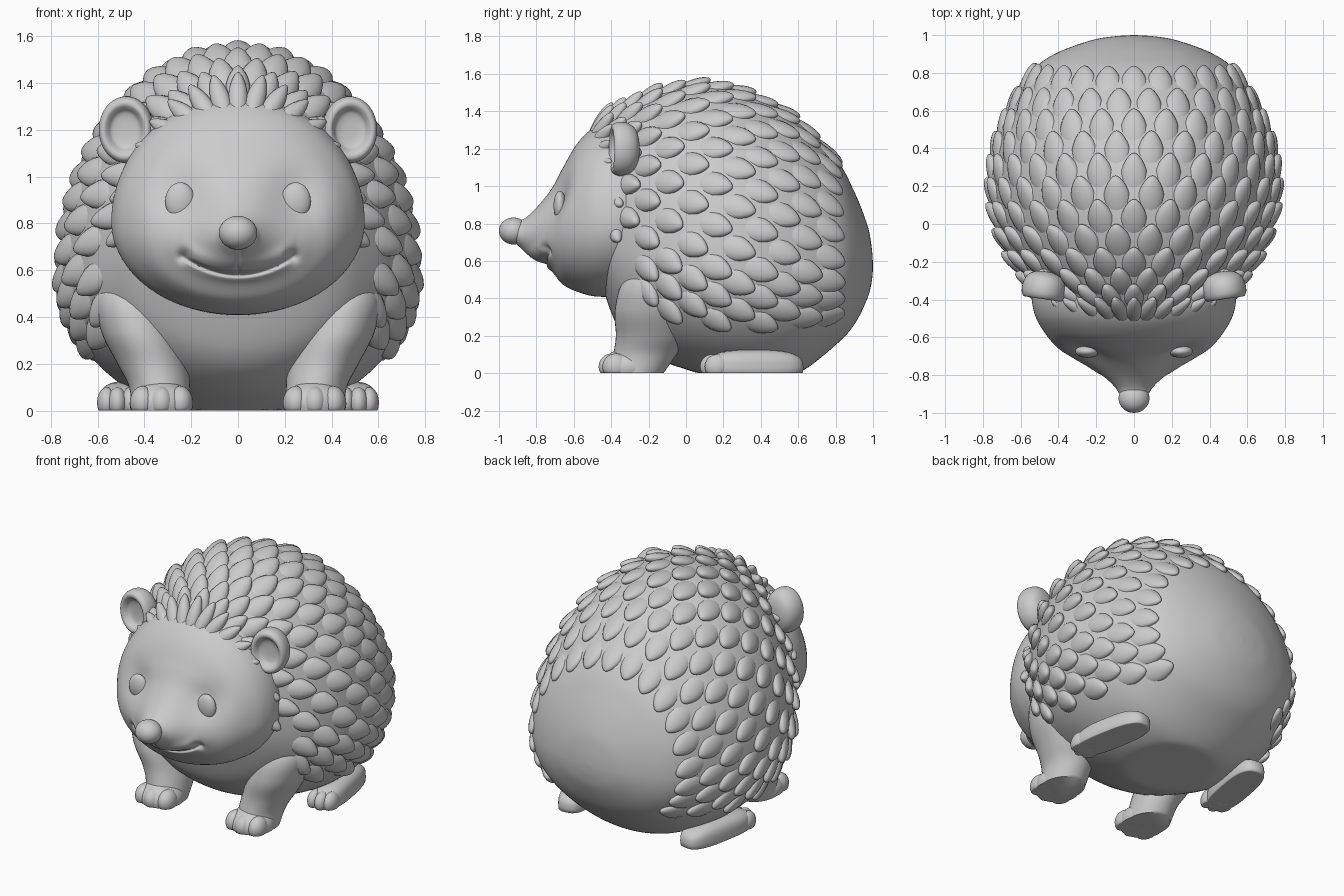
import bpy, bmesh, math
from mathutils import Vector, Matrix, Euler
from mathutils.bvhtree import BVHTree

if "Cube" in bpy.data.objects:
    bpy.data.objects.remove(bpy.data.objects["Cube"], do_unlink=True)

clay = bpy.data.materials.new("clay_grey")
clay.use_nodes = True
clay.diffuse_color = (0.6, 0.6, 0.6, 1)
clay.node_tree.nodes["Principled BSDF"].inputs["Base Color"].default_value = (0.6, 0.6, 0.6, 1)


def finish(name, bm, sharp=60):
    bmesh.ops.recalc_face_normals(bm, faces=bm.faces)
    mesh = bpy.data.meshes.new(name)
    bm.to_mesh(mesh)
    bm.free()
    mesh.shade_smooth()
    mesh.set_sharp_from_angle(angle=math.radians(sharp))
    mesh.materials.append(clay)
    obj = bpy.data.objects.new(name, mesh)
    bpy.context.collection.objects.link(obj)


def skin(rings):
    """Closed surface through a list of point rings."""
    bm = bmesh.new()
    rows = [[bm.verts.new(p) for p in ring] for ring in rings]
    n = len(rows[0])
    for a, b in zip(rows, rows[1:]):
        for i in range(n):
            bm.faces.new((a[i], a[(i + 1) % n], b[(i + 1) % n], b[i]))
    bm.faces.new(rows[0])
    bm.faces.new(rows[-1])
    return bm


def spline(table, u):
    """Catmull-Rom sample of a table of rows."""
    i = min(max(int(u), 0), len(table) - 2)
    t = u - i
    p0, p1 = table[max(i - 1, 0)], table[i]
    p2, p3 = table[i + 1], table[min(i + 2, len(table) - 1)]
    return [0.5 * (2 * b + (c - a) * t + (2 * a - 5 * b + 4 * c - d) * t * t
                   + (3 * b - a - 3 * c + d) * t ** 3)
            for a, b, c, d in zip(p0, p1, p2, p3)]


def hull_point(table, u, a):
    """Point on a hull of (y, top, bottom, half width, middle); a from the top."""
    y, top, bottom, wide, mid = spline(table, u)
    c = math.cos(a)
    return Vector((wide * math.sin(a), y, mid + c * ((top - mid) if c > 0 else (mid - bottom))))


def hull(table, rings, segs):
    last = len(table) - 1
    return [[hull_point(table, last * r / rings, math.tau * s / segs) for s in range(segs)]
            for r in range(rings + 1)]


def blob(bm, loc, size, rot=(0, 0, 0), power=1.0, floor=True):
    """Ellipsoid; power under 1 makes it boxier; floor flattens it at the ground."""
    turn = Euler(rot).to_matrix()
    made = bmesh.ops.create_uvsphere(bm, u_segments=32, v_segments=20, radius=1)
    for v in made["verts"]:
        c = Vector([math.copysign(abs(k) ** power, k) * s for k, s in zip(v.co, size)])
        v.co = turn @ c + Vector(loc)
        if floor:
            v.co.z = max(v.co.z, 0)


# Body
BODY = [(-.46, 1.34, .5, .42, .75), (-.36, 1.41, .24, .52, .68), (-.2, 1.49, .1, .64, .64),
        (0, 1.54, .02, .73, .6), (.2, 1.535, -.03, .76, .58), (.4, 1.47, -.04, .74, .57),
        (.6, 1.355, 0, .67, .56), (.8, 1.15, .15, .55, .56), (.9, .97, .26, .42, .56),
        (.97, .79, .4, .235, .56), (.993, .67, .49, .11, .57), (1, .575, .565, .005, .57)]
rings = hull(BODY, 88, 96)
for ring in rings:
    for p in ring:
        p.z = max(p.z, 0)
finish("body", skin(rings))


# Quills: tapered ellipsoids in staggered rings, roots sunk, tips lifted and swept back
def quill(bm, u, a, wide, long, thick, lift, sink, droop):
    p = hull_point(BODY, u, a)
    along = (hull_point(BODY, u + .05, a) - p).normalized()
    around = (hull_point(BODY, u, a + .02) - p).normalized()
    along = (along + around * droop * math.sin(a)).normalized()
    out = along.cross(around).normalized()
    if out.dot(p - Vector((0, .2, .7))) < 0:
        out = -out
    tip = (along * math.cos(lift) + out * math.sin(lift)).normalized()
    out = (out - tip * out.dot(tip)).normalized()
    side = tip.cross(out)
    made = bmesh.ops.create_uvsphere(bm, u_segments=14, v_segments=12, radius=1)
    for v in made["verts"]:
        x, z, y = v.co
        x *= 1 - .3 * max(y, 0) ** 2
        v.co = p + out * (z * thick - sink) + side * x * wide + tip * y * long


bm = bmesh.new()
ROWS = 11
STEP = math.radians(14)
for row in range(ROWS):
    u = .6 + row * .61
    back = row / (ROWS - 1)
    for k in range(-10, 11):
        a = (k + .5 * (row % 2)) * STEP
        p = hull_point(BODY, u, a)
        if p.z < .24 + max(0, .05 - p.y) * .65 or abs(a) > 2.3 or (p.y < -.3 and p.z < .75):
            continue
        grow = min(1, .75 + row * .09)
        droop = .25 + .5 * (1 - back) * max(0, -math.cos(a) + .3)
        quill(bm, u, a, .072 * grow, .125, .042 - .008 * back, .38 - .18 * back, .02, droop)
finish("quills", bm)

# Fringe of narrow quills over the forehead
bm = bmesh.new()
for k in range(-5, 6):
    quill(bm, 0, k * .18, .042, .125, .036, .42, .004, .2)
finish("fringe", bm)

# Head with a tapering snout, eye sockets and a carved smile
HEAD = [(-.95, .78, .73, .03, .755), (-.91, .805, .69, .07, .75), (-.86, .83, .65, .105, .74),
        (-.8, .885, .605, .175, .74), (-.72, .985, .545, .31, .74), (-.66, 1.095, .475, .4, .76),
        (-.58, 1.23, .435, .47, .78), (-.48, 1.32, .41, .525, .8),
        (-.36, 1.34, .42, .54, .81), (-.2, 1.3, .5, .5, .82)]
rings = hull(HEAD, 180, 200)
for ring in rings:
    for p in ring:
        if p.y > -.45:
            continue
        p.y += .045 * math.exp(-((abs(p.x) - .24) ** 2 + (p.z - .92) ** 2) / .014)
        p.y += .025 * math.exp(-((abs(p.x) - .235) ** 2 + (p.z - .66) ** 2) / .0007)
        if abs(p.x) > .25 or p.z > .8:
            continue
        gap = p.z - (.58 + .08 * (p.x / .24) ** 2)
        fade = min(1, (.25 - abs(p.x)) / .06)
        groove = .026 * math.exp(-(gap / .011) ** 2)
        lip = .012 * math.exp(-((gap - .04) / .035) ** 2)
        seam = .01 * math.exp(-(p.x / .01) ** 2) if 0 < gap < .11 else 0
        p.y += fade * (groove - lip) + seam
bm = skin(rings)
head_tree = BVHTree.FromBMesh(bm)
finish("head", bm, 80)

# Nose
bm = bmesh.new()
blob(bm, (0, -.922, .76), (.082, .078, .072))
finish("nose", bm)

# Ear cup profile: radius, distance forward
CUP = [(.002, .022), (.045, .024), (.075, .032), (.092, .05), (.108, .062), (.128, .058),
       (.142, .03), (.138, -.02), (.11, -.06), (.06, -.08), (.002, -.085)]

for side, s in (("left", 1), ("right", -1)):
    # Eyes, seated in the sockets
    hit, normal, _, _ = head_tree.ray_cast(Vector((s * .247, -2, .895)), Vector((0, 1, 0)))
    if normal.y > 0:
        normal = -normal
    turn = normal.to_track_quat("-Y", "Z").to_euler()
    bm = bmesh.new()
    blob(bm, hit + normal * .004, (.064, .034, .08), turn, floor=False)
    finish(side + "_eye", bm)

    # Ears
    place = Matrix.Translation((s * .475, -.335, 1.2)) @ Matrix.Rotation(s * .15, 4, "Z")
    rings = []
    for i in range(41):
        r, h = spline(CUP, i / 4)
        rings.append([place @ Vector((r * .82 * math.cos(t), -h, r * math.sin(t)))
                      for t in (math.tau * k / 48 for k in range(48))])
    finish(side + "_ear", skin(rings))

    # Front legs: stacked ellipses of (z, x, y, x radius, y radius)
    LEG = [(0, .33, -.27, .125, .15), (.1, .335, -.22, .13, .17), (.2, .365, -.18, .15, .195),
           (.34, .42, -.17, .165, .21), (.5, .46, -.14, .15, .19), (.64, .47, -.1, .04, .06)]
    rings = []
    for i in range(31):
        z, x, y, rx, ry = spline(LEG, i / 6)
        rings.append([Vector((s * (x + rx * math.cos(t)), y + ry * math.sin(t), z))
                      for t in (math.tau * k / 40 for k in range(40))])
    finish(side + "_front_leg", skin(rings))

    # Front paws with three toes
    bm = bmesh.new()
    blob(bm, (s * .328, -.315, .03), (.135, .14, .1))
    for x, y in ((.247, -.375), (.328, -.395), (.407, -.375)):
        blob(bm, (s * x, y, .035), (.055, .072, .07))
    finish(side + "_front_paw", bm)

    # Hind feet, long and flat underneath, with toes
    bm = bmesh.new()
    blob(bm, (s * .475, .365, .03), (.1, .265, .095), (0, 0, s * .18), .7)
    for x, y in ((.46, .145), (.515, .14), (.56, .165)):
        blob(bm, (s * x, y, .035), (.042, .065, .065))
    finish(side + "_hind_foot", bm)
